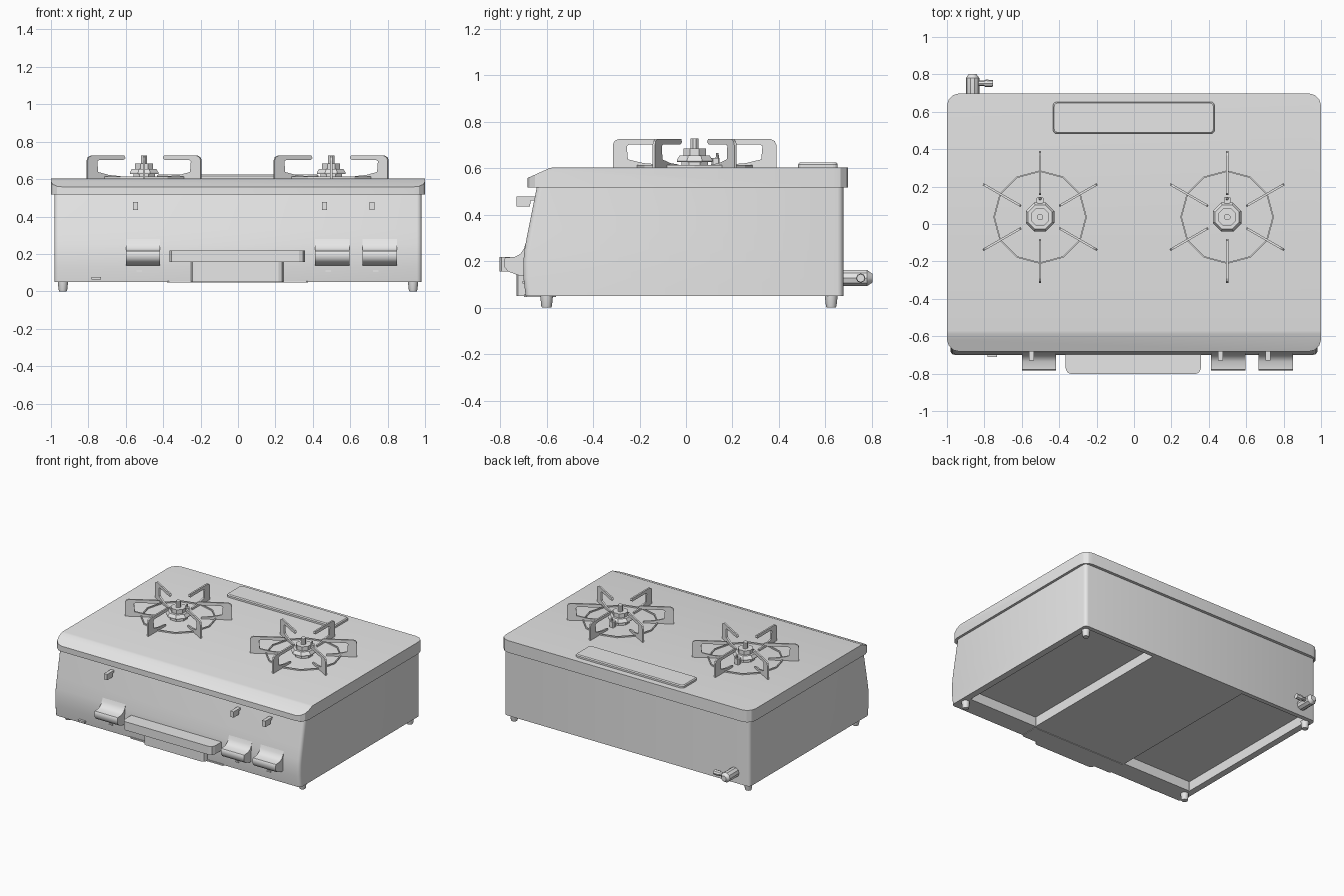
import bpy, bmesh
from math import sin, cos, pi, radians
from mathutils import Vector, Matrix

cube = bpy.data.objects.get("Cube")
if cube:
    bpy.data.objects.remove(cube)

grey = bpy.data.materials.new("plain_grey")
grey.use_nodes = True
grey.diffuse_color = (0.8, 0.8, 0.8, 1)
for node in grey.node_tree.nodes:
    if node.type == 'BSDF_PRINCIPLED':
        node.inputs["Base Color"].default_value = (0.8, 0.8, 0.8, 1)


def finish(name, bm, smooth=None):
    bmesh.ops.recalc_face_normals(bm, faces=bm.faces)
    mesh = bpy.data.meshes.new(name)
    bm.to_mesh(mesh)
    bm.free()
    mesh.materials.append(grey)
    ob = bpy.data.objects.new(name, mesh)
    bpy.context.collection.objects.link(ob)
    if smooth:
        bpy.ops.object.select_all(action='DESELECT')
        ob.select_set(True)
        bpy.context.view_layer.objects.active = ob
        bpy.ops.object.shade_smooth_by_angle(angle=radians(smooth))
    return ob


def loft(name, loops, smooth=None):
    """Skin a stack of equal-length 3D loops and cap both ends."""
    bm = bmesh.new()
    rings = [[bm.verts.new(p) for p in loop] for loop in loops]
    n = len(rings[0])
    for a, b in zip(rings, rings[1:]):
        for i in range(n):
            j = (i + 1) % n
            bm.faces.new((a[i], a[j], b[j], b[i]))
    bm.faces.new(rings[0])
    bm.faces.new(rings[-1])
    return finish(name, bm, smooth)


def rounded(x0, x1, y0, y1, r, seg=3):
    """Rounded rectangle in plan."""
    pts = []
    corners = ((x1 - r, y1 - r), (x0 + r, y1 - r), (x0 + r, y0 + r), (x1 - r, y0 + r))
    for k, (cx, cy) in enumerate(corners):
        for i in range(seg + 1):
            a = (k + i / seg) * pi / 2
            pts.append((cx + r * cos(a), cy + r * sin(a)))
    return pts


def slab(name, plan, z0, z1, smooth=None):
    return loft(name, [[(x, y, z) for x, y in plan] for z in (z0, z1)], smooth)


def side_prism(name, profile, x0, x1, smooth=None):
    """Extrude a (y, z) profile along x."""
    return loft(name, [[(x, y, z) for y, z in profile] for x in (x0, x1)], smooth)


def turned(name, profile, sides, place, smooth=None, turn=0.0):
    """Stack of (radius, height) rings around local z, placed by a matrix."""
    loops = []
    for r, h in profile:
        angles = [2 * pi * i / sides + turn for i in range(sides)]
        loops.append([place @ Vector((r * cos(a), r * sin(a), h)) for a in angles])
    return loft(name, loops, smooth)


# Body with a bowed, leaning front
levels = [(0.05, -0.69), (0.13, -0.70), (0.2, -0.70), (0.25, -0.695),
          (0.33, -0.68), (0.53, -0.64)]
body = loft("body", [[(x, y, z) for x, y in rounded(-0.982, 0.982, front, 0.677, 0.025)]
                     for z, front in levels], 35)

# Two shallow wells in the underside
for s in (-1, 1):
    well = slab("well_cutter", rounded(*sorted((s * 0.38, s * 0.935)), -0.55, 0.645, 0.002, 1),
                0.0, 0.12)
    well.hide_render = True
    mod = body.modifiers.new("well", 'BOOLEAN')
    mod.operation = 'DIFFERENCE'
    mod.solver = 'EXACT'
    mod.object = well
    bpy.context.view_layer.objects.active = body
    bpy.ops.object.modifier_apply(modifier=mod.name)
    bpy.data.objects.remove(well)

# Top lid, its front edge sliced to a slope
bm = bmesh.new()
base = bm.faces.new([bm.verts.new((x, y, 0.518))
                     for x, y in rounded(-1, 1, -0.682, 0.698, 0.065)])
ext = bmesh.ops.extrude_face_region(bm, geom=[base])
bmesh.ops.translate(bm, vec=(0, 0, 0.086),
                    verts=[v for v in ext["geom"] if isinstance(v, bmesh.types.BMVert)])
for point, normal in (((0, -0.682, 0.558), (0, -0.45, 1)), ((0, -0.57, 0.604), (0, -0.2, 1))):
    cut = bmesh.ops.bisect_plane(bm, geom=bm.verts[:] + bm.edges[:] + bm.faces[:],
                                 plane_co=point, plane_no=normal, clear_outer=True)
    edges = [e for e in cut["geom_cut"] if isinstance(e, bmesh.types.BMEdge)]
    bmesh.ops.holes_fill(bm, edges=[e for e in bm.edges if e.is_boundary] or edges)
finish("lid", bm, 28)

# Rear exhaust cover
loft("rear_cover", [[(x, y, z) for x, y in rounded(-0.433 + i, 0.431 - i, 0.483 + i, 0.653 - i, 0.02)]
                    for z, i in ((0.6, 0), (0.617, 0), (0.624, 0.006))])

# Feet
for x in (-0.936, 0.936):
    for y in (-0.6, 0.625):
        turned("foot", [(0.02, 0), (0.023, 0.008), (0.028, 0.055)], 12,
               Matrix.Translation((x, y, 0)), 35)

# Burners and pan supports
ARM = [(0.352, 0.603), (0.352, 0.70), (0.345, 0.717), (0.328, 0.725), (0.125, 0.725),
       (0.118, 0.712), (0.13, 0.703), (0.28, 0.703), (0.292, 0.695), (0.287, 0.638),
       (0.22, 0.622), (0.15, 0.616), (0.15, 0.603)]
for cx in (-0.502, 0.498):
    spot = Matrix.Translation((cx, 0.037, 0))
    turned("burner_base", [(0.062, 0.60), (0.062, 0.626), (0.083, 0.628), (0.083, 0.636),
                           (0.07, 0.655), (0.052, 0.655), (0.052, 0.684), (0.018, 0.684),
                           (0.018, 0.727)], 8, spot, turn=pi / 8)
    # Thin ring around the burner
    ring = bmesh.new()
    loops = []
    for r, z in ((0.242, 0.6), (0.242, 0.613), (0.25, 0.613), (0.25, 0.6)):
        loops.append([ring.verts.new(spot @ Vector((r * cos(i * pi / 6), r * sin(i * pi / 6), z)))
                      for i in range(12)])
    for k in range(4):
        a, b = loops[k], loops[(k + 1) % 4]
        for i in range(12):
            j = (i + 1) % 12
            ring.faces.new((a[i], a[j], b[j], b[i]))
    finish("burner_ring", ring)
    # Igniter behind the burner head
    slab("igniter", rounded(cx - 0.018, cx + 0.018, 0.11, 0.145, 0.006, 1), 0.6, 0.645)
    turned("igniter_tip", [(0.008, 0.64), (0.005, 0.665)], 8, Matrix.Translation((cx, 0.135, 0)))
    for k in range(6):
        place = spot @ Matrix.Rotation(radians(30 + 60 * k), 4, 'Z')
        loft("support_arm", [[place @ Vector((r, t, z)) for r, z in ARM] for t in (-0.006, 0.006)])

# Control knobs with a scooped top, sliders above and marks below
KNOB = [(-0.66, 0.29), (-0.687, 0.287), (-0.697, 0.255), (-0.712, 0.232), (-0.735, 0.219),
        (-0.778, 0.215), (-0.784, 0.205), (-0.782, 0.175), (-0.765, 0.155), (-0.72, 0.139),
        (-0.66, 0.139)]
LEVER = [(-0.63, 0.478), (-0.73, 0.478), (-0.73, 0.436), (-0.672, 0.436), (-0.668, 0.462),
         (-0.63, 0.462)]
for cx in (-0.508, 0.503, 0.757):
    side_prism("knob", KNOB, cx - 0.092, cx + 0.092, 40)
    side_prism("slider", LEVER, cx - 0.053, cx - 0.027)
    side_prism("knob_mark", [(-0.69, 0.104), (-0.704, 0.104), (-0.704, 0.114), (-0.69, 0.114)],
               cx - 0.035, cx - 0.005)

# Grill drawer: grip, lower front and tray lip
def chamfered(x0, x1, front, c):
    return [(x0, -0.66), (x0, front + c), (x0 + c * 0.3, front + c * 0.3), (x0 + c, front),
            (x1 - c, front), (x1 - c * 0.3, front + c * 0.3), (x1, front + c), (x1, -0.66)]

slab("drawer_grip", chamfered(-0.365, 0.357, -0.803, 0.03), 0.156, 0.217)
slab("drawer_front", chamfered(-0.25, 0.242, -0.73, 0.025), 0.05, 0.16)
slab("drawer_tray", rounded(-0.38, 0.375, -0.697, -0.56, 0.01, 1), 0.046, 0.056)
side_prism("battery_tab", [(-0.67, 0.063), (-0.71, 0.063), (-0.71, 0.076), (-0.67, 0.076)],
           -0.782, -0.732)

# Gas inlet on the back with a sideways nozzle
turned("gas_inlet", [(0.033, 0), (0.036, 0.012), (0.036, 0.115), (0.02, 0.137)], 10,
       Matrix.Translation((-0.863, 0.665, 0.127)) @ Matrix.Rotation(-pi / 2, 4, 'X'), 30)
turned("gas_nozzle", [(0.014, 0), (0.014, 0.06), (0.02, 0.07), (0.018, 0.108)], 8,
       Matrix.Translation((-0.863, 0.752, 0.127)) @ Matrix.Rotation(pi / 2, 4, 'Y'), 30)
